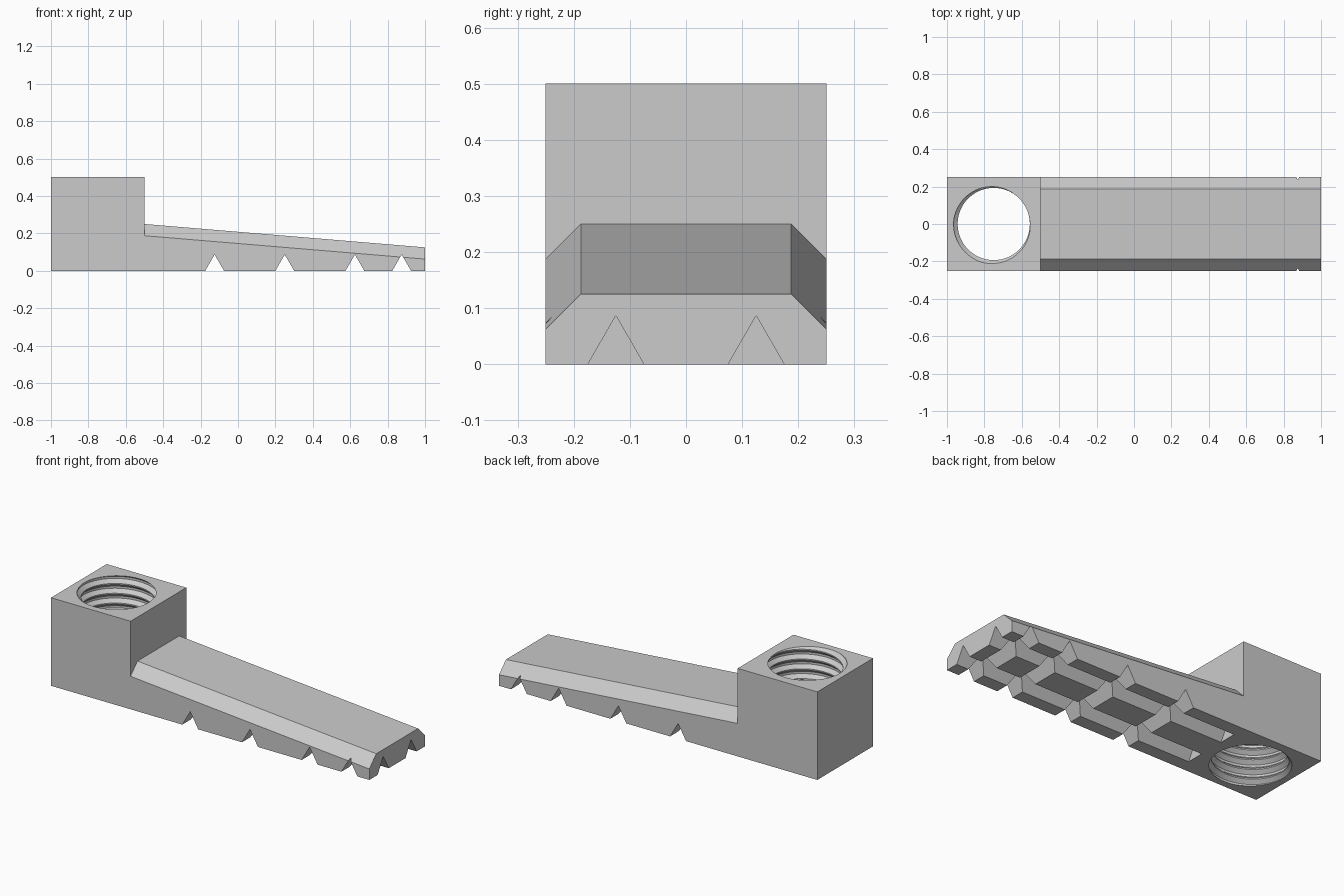
import bpy, bmesh, math
from mathutils import Vector

cube = bpy.data.objects.get("Cube")
if cube:
    bpy.data.objects.remove(cube, do_unlink=True)

grey = bpy.data.materials.new("plain grey")
grey.use_nodes = True
COLOUR = (0.6, 0.6, 0.6, 1)
grey.diffuse_color = COLOUR
grey.node_tree.nodes["Principled BSDF"].inputs["Base Color"].default_value = COLOUR


def finish(bm, name):
    bmesh.ops.recalc_face_normals(bm, faces=bm.faces)
    mesh = bpy.data.meshes.new(name)
    bm.to_mesh(mesh)
    bm.free()
    mesh.materials.append(grey)
    ob = bpy.data.objects.new(name, mesh)
    bpy.context.collection.objects.link(ob)
    return ob


def loft(name, start, end):
    """Solid between two matching outlines."""
    bm = bmesh.new()
    a = [bm.verts.new(p) for p in start]
    b = [bm.verts.new(p) for p in end]
    bm.faces.new(a)
    bm.faces.new(b)
    for i in range(len(a)):
        j = (i + 1) % len(a)
        bm.faces.new((a[i], a[j], b[j], b[i]))
    return finish(bm, name)


def combine(target, tool, operation):
    mod = target.modifiers.new(tool.name, 'BOOLEAN')
    mod.operation, mod.solver, mod.object = operation, 'EXACT', tool
    bpy.context.view_layer.objects.active = target
    bpy.ops.object.modifier_apply(modifier=mod.name)
    bpy.data.objects.remove(tool, do_unlink=True)


def tongue_outline(x, top, half=0.25, bevel=0.0625):
    return [(x, -half, 0), (x, half, 0), (x, half, top - bevel),
            (x, half - bevel, top), (x, bevel - half, top), (x, -half, top - bevel)]


def groove(name, start, end, side, depth=0.0866):
    """V-shaped cutter open at the underside."""
    start, end, side = Vector(start), Vector(end), Vector(side)
    up = Vector((0, 0, 1))
    wide = side * 0.05 * 1.2
    outline = (-wide - up * depth * 0.2, wide - up * depth * 0.2, up * depth)
    return loft(name, [start + p for p in outline], [end + p for p in outline])


def thread_cutter(inner=0.193, outer=0.2145, pitch=0.0556, steps=64, turns=13):
    """Helical tap with a trapezoid profile, longer than the block is tall."""
    profile = [(inner, 0), (inner, 0.12), (outer, 0.45), (outer, 0.67)]
    bm = bmesh.new()
    rows = []
    for n in range(turns * steps + 1):
        a = 2 * math.pi * n / steps
        rows.append([bm.verts.new((r * math.cos(a), r * math.sin(a),
                                   pitch * (n / steps + f) - 0.12)) for r, f in profile])
    for n in range(len(rows) - 1):
        p, q = rows[n], rows[n + 1]
        for k in range(3):
            bm.faces.new((p[k], q[k], q[k + 1], p[k + 1]))
        if n + 1 + steps < len(rows):
            bm.faces.new((p[3], q[3], rows[n + 1 + steps][0], rows[n + steps][0]))
    # Close both ends with fans
    low = [r[0] for r in rows[:steps + 1]] + rows[0][:0:-1]
    high = [r[3] for r in rows[-steps - 1:]] + rows[-1][2::-1]
    for loop, z in ((low, -0.2), (high, pitch * turns)):
        tip = bm.verts.new((0, 0, z))
        for i, v in enumerate(loop):
            bm.faces.new((v, loop[(i + 1) % len(loop)], tip))
    for v in bm.verts:
        v.co.x -= 0.75
    return finish(bm, "thread_cutter")


# Wedge tongue with bevelled upper edges, fused with the square socket block
body = loft("threaded_wedge", tongue_outline(-0.5, 0.25), tongue_outline(1, 0.125))
square = [(-1, -0.25), (-0.5, -0.25), (-0.5, 0.25), (-1, 0.25)]
block = loft("socket_block", [(x, y, 0) for x, y in square], [(x, y, 0.5) for x, y in square])
combine(body, block, 'UNION')

# Grip grooves under the tongue
for x in (-0.125, 0.25, 0.625, 0.875):
    combine(body, groove("cross_groove", (x, -0.4, 0), (x, 0.4, 0), (1, 0, 0)), 'DIFFERENCE')
for y in (-0.125, 0.125):
    combine(body, groove("long_groove", (-0.5, y, 0), (1.2, y, 0), (0, 1, 0)), 'DIFFERENCE')

# Threaded hole through the block
combine(body, thread_cutter(), 'DIFFERENCE')

bpy.ops.object.select_all(action='DESELECT')
body.select_set(True)
bpy.context.view_layer.objects.active = body
bpy.ops.object.shade_smooth_by_angle(angle=math.radians(20))
